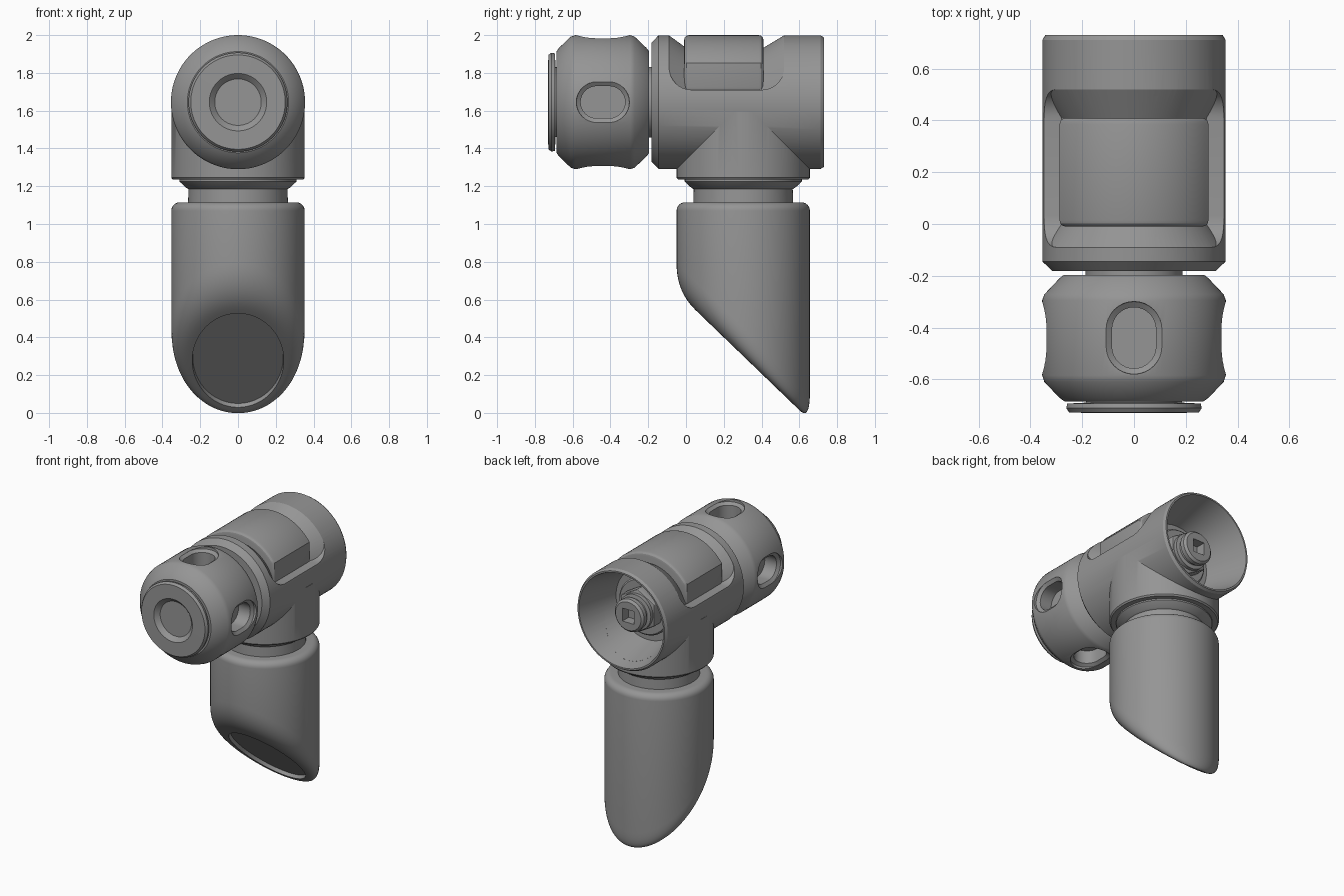
import bpy, bmesh
from math import sin, cos, pi, radians, acos
from mathutils import Vector, Matrix

cube = bpy.data.objects.get("Cube")
if cube:
    bpy.data.objects.remove(cube)

grey = bpy.data.materials.new("plain grey")
grey.use_nodes = True
TONE = (0.3, 0.3, 0.3, 1)
grey.diffuse_color = TONE
grey.node_tree.nodes["Principled BSDF"].inputs["Base Color"].default_value = TONE

AXIS_Z = 1.645   # height of the horizontal barrel axis
STEM_Y = 0.303   # position of the vertical stem axis
R = 0.355        # common outer radius
SEG = 96


def make(name, rings, close=True):
    """Skin a list of point rings, capping both ends."""
    bm = bmesh.new()
    loops = [[bm.verts.new(p) for p in ring] for ring in rings]
    n = len(loops[0])
    for a, b in zip(loops, loops[1:]):
        for i in range(n):
            j = (i + 1) % n
            bm.faces.new((a[i], a[j], b[j], b[i]))
    if close:
        bm.faces.new(loops[0])
        bm.faces.new(loops[-1])
    else:
        for i in range(n):
            j = (i + 1) % n
            bm.faces.new((loops[-1][i], loops[-1][j], loops[0][j], loops[0][i]))
    bmesh.ops.recalc_face_normals(bm, faces=bm.faces)
    mesh = bpy.data.meshes.new(name)
    bm.to_mesh(mesh)
    bm.free()
    mesh.materials.append(grey)
    ob = bpy.data.objects.new(name, mesh)
    bpy.context.collection.objects.link(ob)
    return ob


def lathe_y(name, profile, seg=SEG, close=True):
    """Turn (y, radius) pairs about the barrel axis."""
    turn = [2 * pi * (i + 0.5) / seg for i in range(seg)]
    return make(name, [[(r * cos(t), y, AXIS_Z + r * sin(t)) for t in turn]
                       for y, r in profile], close)


def lathe_z(name, profile, seg=SEG):
    """Turn (z, radius) pairs about the stem axis."""
    turn = [2 * pi * i / seg for i in range(seg)]
    return make(name, [[(r * cos(t), STEM_Y + r * sin(t), z) for t in turn]
                       for z, r in profile])


def activate(ob):
    bpy.ops.object.select_all(action='DESELECT')
    ob.select_set(True)
    bpy.context.view_layer.objects.active = ob


def combine(ob, tool, operation):
    mod = ob.modifiers.new("combine", 'BOOLEAN')
    mod.object, mod.operation, mod.solver = tool, operation, 'EXACT'
    activate(ob)
    bpy.ops.object.modifier_apply(modifier=mod.name)
    bpy.data.objects.remove(tool)


def bevel(ob, width, segments=3):
    mod = ob.modifiers.new("bevel", 'BEVEL')
    mod.width, mod.segments = width, segments
    mod.limit_method, mod.angle_limit = 'ANGLE', radians(40)
    activate(ob)
    bpy.ops.object.modifier_apply(modifier=mod.name)


# Barrel with a flared cup at the rear
body = lathe_y("barrel_body", [
    (-0.182, 0.316), (-0.145, R - 0.001), (0.712, R - 0.001), (0.73, 0.343),
    (0.73, 0.332), (0.43, 0.25), (0.43, 0.2), (0.39, 0.19)])
hub = lathe_z("hub", [(1.235, 0.345), (1.245, R - 0.002), (AXIS_Z - 0.05, R - 0.002)])
# Keep the hub out of the cup
cup_space = lathe_y("cup_space", [(0.39, 0.19), (0.43, 0.2), (0.43, 0.25), (0.75, 0.337)])
combine(hub, cup_space, 'DIFFERENCE')
combine(body, hub, 'UNION')

# Saddle pocket over the top of the barrel
pocket = lathe_y("pocket_cutter", [(0.0, 0.288), (0.41, 0.288), (0.55, 0.372),
                                   (-0.115, 0.372)], close=False)
side = [(-0.13, 2.1)]
for cy, start in ((0.03, pi), (0.4, 1.5 * pi)):
    side += [(cy + 0.12 * cos(start + k * pi / 16), 1.83 + 0.12 * sin(start + k * pi / 16))
             for k in range(9)]
side.append((0.56, 2.1))
limit = make("pocket_limit", [[(x, y, z) for y, z in side] for x in (-0.5, 0.5)])
combine(pocket, limit, 'INTERSECT')
combine(body, pocket, 'DIFFERENCE')

# Raised pad inside the pocket
a0 = acos(0.288 / R)
arch = [(R * cos(a0 + (pi - 2 * a0) * k / 28), AXIS_Z + R * sin(a0 + (pi - 2 * a0) * k / 28))
        for k in range(29)]
arch += [(-0.288, 1.7), (0.288, 1.7)]
pad = make("raised_pad", [[(x, y, z) for x, z in arch] for y in (-0.01, 0.41)])
bevel(pad, 0.025)

# Front knob with four finger slots
knob = lathe_y("knob", [
    (-0.686, 0.18), (-0.686, 0.268), (-0.672, 0.288), (-0.61, 0.347), (-0.585, R),
    (-0.295, R), (-0.272, 0.347), (-0.21, 0.288), (-0.197, 0.272), (-0.197, 0.18)])


def slot_ring(depth, half_len, half_wid, spin):
    """Capsule outline at a given distance from the axis."""
    pts = []
    for k in range(34):
        end = 1 if k < 17 else -1
        t = (k if k < 17 else k - 1) * pi / 16
        p = Vector((half_wid * cos(t), half_wid * sin(t) + end * (half_len - half_wid), depth))
        pts.append(spin @ p + Vector((0, -0.44, AXIS_Z)))
    return pts


for quarter in range(4):
    spin = Matrix.Rotation(quarter * pi / 2, 3, 'Y')
    cutter = make("slot_cutter", [slot_ring(d, l, w, spin) for d, l, w in (
        (0.23, 0.118, 0.085), (0.322, 0.118, 0.085), (0.338, 0.14, 0.108), (0.4, 0.142, 0.11))])
    combine(knob, cutter, 'DIFFERENCE')

# Front cap with a conical dimple, and the shaft behind it
lathe_y("front_cap", [(-0.69, 0.18), (-0.694, 0.258), (-0.712, 0.262), (-0.729, 0.25),
                      (-0.73, 0.152), (-0.725, 0.146), (-0.64, 0.068), (-0.63, 0.066)])
lathe_y("shaft", [(-0.7, 0.185), (-0.6, 0.185), (-0.6, 0.1), (-0.3, 0.1),
                  (-0.3, 0.187), (-0.17, 0.187)])

# Fastener inside the rear cup
lathe_y("washer", [(0.38, 0.2), (0.465, 0.2), (0.475, 0.19)])
nut = lathe_y("hex_nut", [(0.46, 0.155), (0.55, 0.155)], seg=6)
bevel(nut, 0.012, 2)
bolt = lathe_y("bolt", [(0.5, 0.125), (0.575, 0.125), (0.58, 0.1), (0.6, 0.1),
                        (0.605, 0.115), (0.635, 0.115), (0.65, 0.1)])
socket = lathe_y("socket_cutter", [(0.58, 0.065), (0.7, 0.065)], seg=4)
combine(bolt, socket, 'DIFFERENCE')

# Neck between hub and handle
lathe_z("neck", [(1.09, 0.265), (1.185, 0.262), (1.192, 0.275), (1.225, 0.31), (1.25, 0.31)])

# Handle: a cylinder ending in a soft slanted cut
def slant(y):
    return 0.593 - 0.964 * y


turn = [2 * pi * i / SEG for i in range(SEG)]
RH = 0.353


def wall_ring(r, z):
    return [Vector((r * cos(t), STEM_Y + r * sin(t), z)) for t in turn]


def end_ring(scale, push=0.0):
    inward = Vector((0, 0.694, 0.72)) * push
    ring = []
    for t in turn:
        y = 0.327 + 0.277 * scale * sin(t)
        ring.append(Vector((0.26 * scale * cos(t), y, slant(y))) + inward)
    return ring


rings = [wall_ring(0.2, 1.115)]
rings += [wall_ring(RH - 0.045 * (1 - sin(k * pi / 12)), 1.07 + 0.045 * cos(k * pi / 12))
          for k in range(7)]
corner = [Vector((p.x, p.y, slant(p.y))) for p in wall_ring(RH, 0)]
flat = end_ring(1)
for k in range(11):
    s = k / 10
    rings.append([(c + Vector((0, 0, 0.15))) * (1 - s) ** 2 + c * 2 * s * (1 - s) + f * s * s
                  for c, f in zip(corner, flat)])
rings += [end_ring(0.93), end_ring(0.92, 0.025)]
make("handle", rings)

# Smooth shading with sharp edges kept
for ob in [o for o in bpy.context.scene.objects if o.type == 'MESH' and grey.name in o.data.materials]:
    activate(ob)
    bpy.ops.object.shade_smooth_by_angle(angle=radians(28))
